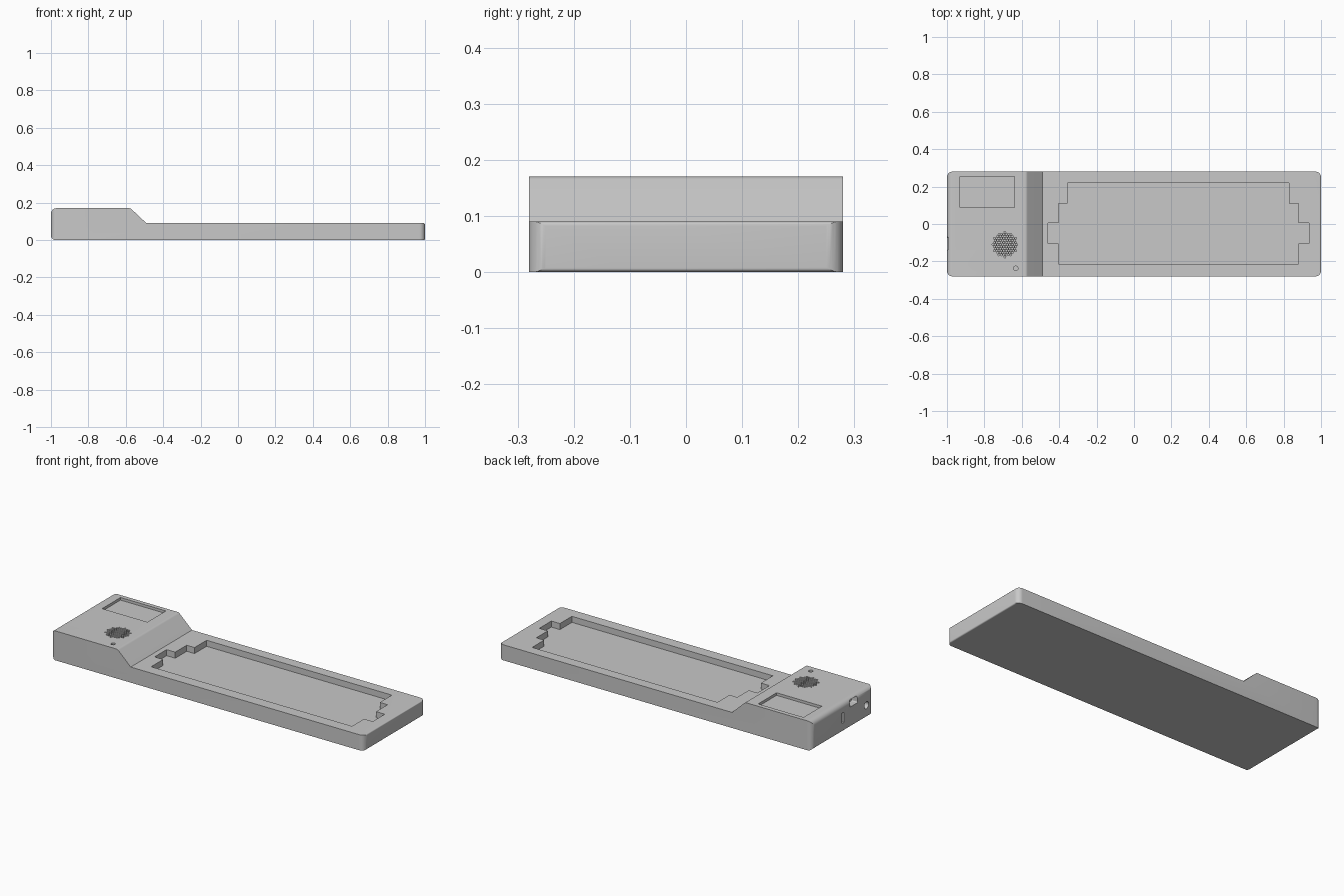
import bpy, math
from mathutils import Vector

old = bpy.data.objects.get("Cube")
if old:
    bpy.data.objects.remove(old, do_unlink=True)

grey = bpy.data.materials.new("case_grey")
grey.use_nodes = True
colour = (0.58, 0.58, 0.58, 1)
grey.diffuse_color = colour
grey.node_tree.nodes["Principled BSDF"].inputs["Base Color"].default_value = colour


def rounded(corners, steps=8):
    """Outline from (u, v, radius) corners, each rounded by an arc."""
    out = []
    for i, (u, v, r) in enumerate(corners):
        p = Vector((u, v))
        if r == 0:
            out.append((u, v))
            continue
        a = (Vector(corners[i - 1][:2]) - p).normalized()
        b = (Vector(corners[(i + 1) % len(corners)][:2]) - p).normalized()
        half = a.angle(b) / 2
        centre = p + (a + b).normalized() * r / math.sin(half)
        start = p + a * r / math.tan(half) - centre
        end = p + b * r / math.tan(half) - centre
        sweep = math.pi - 2 * half
        for k in range(steps + 1):
            t = sweep * k / steps
            arm = (start * math.sin(sweep - t) + end * math.sin(t)) / math.sin(sweep)
            out.append(tuple(centre + arm))
    return out


def box(u0, u1, v0, v1, r=0):
    return rounded([(u0, v0, r), (u1, v0, r), (u1, v1, r), (u0, v1, r)])


def circle(u, v, r, n):
    return [(u + r * math.cos(math.tau * k / n), v + r * math.sin(math.tau * k / n))
            for k in range(n)]


def prism(name, outlines, lo, hi, axis):
    """Extrude counter-clockwise outlines along one axis between lo and hi."""
    place = {"x": lambda u, v, w: (w, u, v),
             "y": lambda u, v, w: (u, w, v),
             "z": lambda u, v, w: (u, v, w)}[axis]
    verts, faces = [], []
    for pts in outlines:
        s, n = len(verts), len(pts)
        verts += [place(u, v, lo) for u, v in pts]
        verts += [place(u, v, hi) for u, v in pts]
        # y extrusion is left-handed, so its winding is flipped
        group = [list(range(s + n - 1, s - 1, -1)), list(range(s + n, s + 2 * n))]
        group += [[s + k, s + (k + 1) % n, s + n + (k + 1) % n, s + n + k]
                  for k in range(n)]
        faces += [f[::-1] for f in group] if axis == "y" else group
    mesh = bpy.data.meshes.new(name)
    mesh.from_pydata(verts, [], faces)
    mesh.materials.append(grey)
    obj = bpy.data.objects.new(name, mesh)
    bpy.context.collection.objects.link(obj)
    return obj


def combine(target, tool, operation="DIFFERENCE"):
    """Apply a boolean and discard the tool."""
    tool.hide_render = True
    mod = target.modifiers.new("cut", "BOOLEAN")
    mod.operation, mod.solver, mod.object = operation, "EXACT", tool
    bpy.context.view_layer.objects.active = target
    bpy.ops.object.modifier_apply(modifier=mod.name)
    bpy.data.objects.remove(tool, do_unlink=True)


# Case: stepped side profile trimmed to a rounded plan
profile = rounded([(-1, 0, .025), (1, 0, .008), (1, .09, .008), (-.49, .09, 0),
                   (-.575, .17, .02), (-1, .17, .03)])
case = prism("case", [profile], -.28, .28, "y")
combine(case, prism("plan", [box(-1, 1, -.28, .28, .03)], -.1, .3, "z"), "INTERSECT")

# Stepped tray in the low deck
tray = [(-.355, .22), (-.355, .11), (-.405, .11), (-.405, .005), (-.46, .005),
        (-.46, -.105), (-.405, -.105), (-.405, -.215), (.88, -.215), (.88, -.105),
        (.935, -.105), (.935, .005), (.88, .005), (.88, .11), (.83, .11), (.83, .22)]
combine(case, prism("tray", [tray], .055, .2, "z"))

# Display recess and small indicator hole on the raised end
combine(case, prism("display", [box(-.93, -.64, .087, .255)], .155, .3, "z"))
combine(case, prism("indicator", [circle(-.632, -.237, .012, 20)], .14, .3, "z"))

# Speaker grille: hexagonal grid of holes inside a disc
grille, pitch = [], .0128
for row in range(-6, 7):
    for col in range(-6, 7):
        u, v = pitch * (col + (row % 2) / 2), pitch * row * math.sqrt(3) / 2
        if math.hypot(u, v) < .067:
            grille.append(circle(u - .69, v - .11, .0048, 8))
combine(case, prism("grille", grille, .15, .3, "z"))

# Sockets in the raised end wall
combine(case, prism("plug_socket", [box(-.14, -.07, .123, .16, .006)], -1.1, -.96, "x"))
combine(case, prism("switch_slot", [box(-.017, .005, .055, .115)], -1.1, -.96, "x"))
combine(case, prism("round_socket", [circle(-.22, .077, .02, 24)], -1.1, -.95, "x"))

bpy.ops.object.select_all(action="DESELECT")
case.select_set(True)
bpy.context.view_layer.objects.active = case
bpy.ops.object.shade_smooth_by_angle(angle=math.radians(30))
